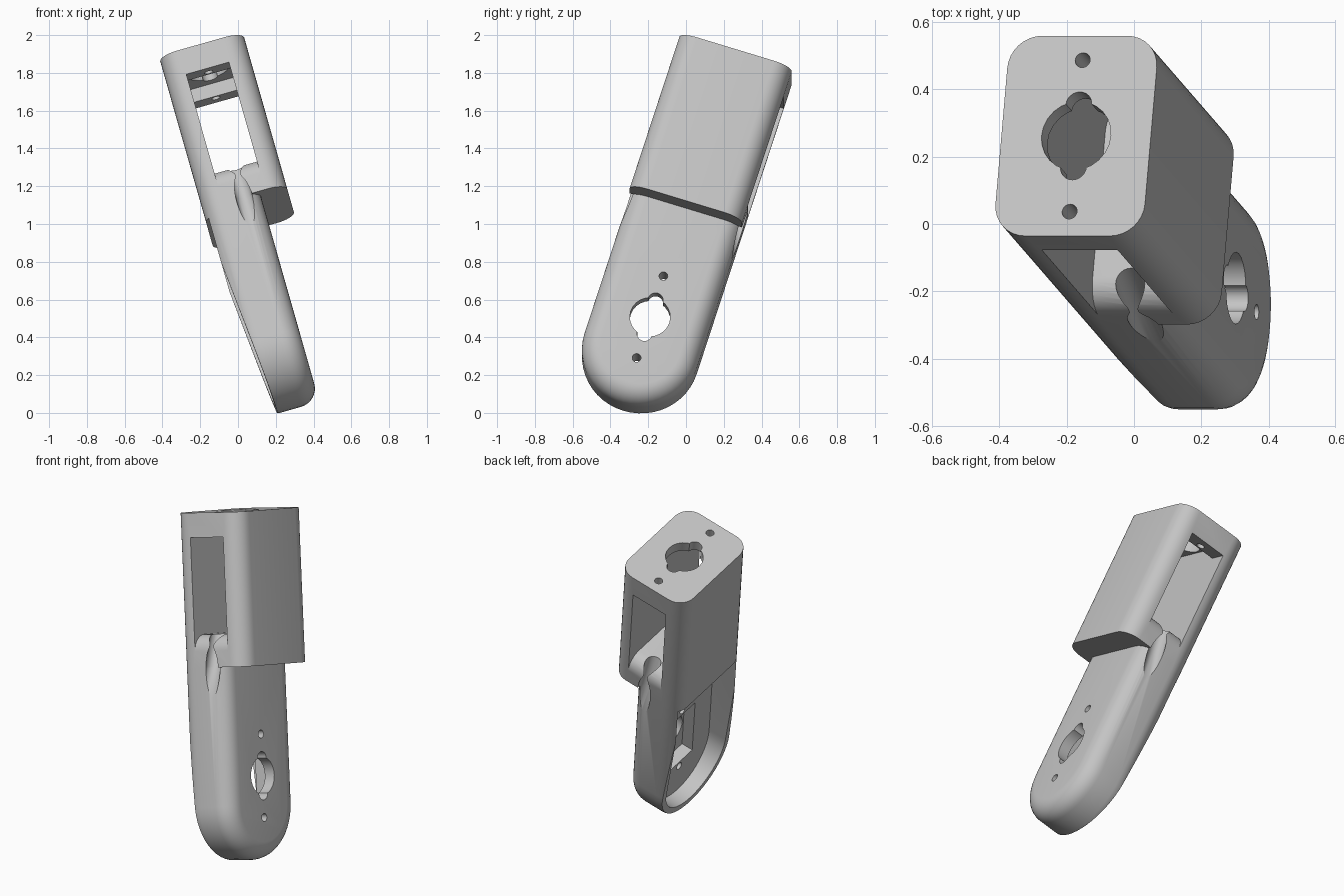
import bpy, bmesh, math
from mathutils import Matrix, Vector

cube = bpy.data.objects.get("Cube")
if cube:
    bpy.data.objects.remove(cube, do_unlink=True)

# Local frame: x = width, y = depth, z = long axis with the top face at zero
HALF_W, HALF_D, R = 0.231, 0.312, 0.1
STEP, ARM_FACE, END = -0.875, 0.086, -1.665
ARM_HOLE = -1.503

grey = bpy.data.materials.new("light_grey_plastic")
grey.use_nodes = True
colour = (0.55, 0.55, 0.55, 1)
grey.diffuse_color = colour
grey.node_tree.nodes["Principled BSDF"].inputs["Base Color"].default_value = colour


def arc(cx, cy, r, start, stop, n):
    angles = [math.radians(start + (stop - start) * i / n) for i in range(n + 1)]
    return [(cx + r * math.cos(t), cy + r * math.sin(t)) for t in angles]


def prism(points, axis, lo, hi):
    """Extrude a profile along one axis."""
    bm = bmesh.new()

    def place(p, h):
        co = list(p)
        co.insert(axis, h)
        return bm.verts.new(co)
    rings = [[place(p, h) for p in points] for h in (lo, hi)]
    n = len(points)
    bm.faces.new(rings[0])
    bm.faces.new(rings[1])
    for i in range(n):
        j = (i + 1) % n
        bm.faces.new((rings[0][i], rings[0][j], rings[1][j], rings[1][i]))
    bmesh.ops.recalc_face_normals(bm, faces=bm.faces)
    return bm


def finish(bm, name):
    mesh = bpy.data.meshes.new(name)
    bm.to_mesh(mesh)
    bm.free()
    obj = bpy.data.objects.new(name, mesh)
    bpy.context.collection.objects.link(obj)
    mesh.materials.append(grey)
    return obj


def cut(obj, bm):
    cutter = finish(bm, "cutter")
    cutter.hide_render = True
    mod = obj.modifiers.new("cut", 'BOOLEAN')
    mod.operation, mod.solver, mod.object = 'DIFFERENCE', 'EXACT', cutter
    bpy.context.view_layer.objects.active = obj
    bpy.ops.object.modifier_apply(modifier=mod.name)
    bpy.data.objects.remove(cutter, do_unlink=True)


def box(x0, x1, y0, y1, z0, z1):
    return prism([(x0, y0), (x1, y0), (x1, y1), (x0, y1)], 2, z0, z1)


def stadium(half, top, n=24):
    """Depth/height profile with a round lower end."""
    return [(half, top), (-half, top)] + arc(0, END, half, 180, 360, n)


def mount_holes(obj, axis, along, lo, hi):
    """Lobed centre hole with a screw hole at either end."""
    for offset, r in ((0, 0.107), (0.097, 0.04), (-0.097, 0.04),
                      (0.236, 0.023), (-0.236, 0.023)):
        centre = (0, along + offset)
        cut(obj, prism(arc(*centre, r, 0, 345, 23), axis, lo, hi))


# Upper housing: rounded block
corners = []
for sx, sy, start in ((1, 1, 0), (-1, 1, 90), (-1, -1, 180), (1, -1, 270)):
    corners += arc(sx * (HALF_W - R), sy * (HALF_D - R), R, start, start + 90, 8)
housing = finish(prism(corners, 2, STEP, 0), "upper_housing")

# Window straight through, with rounded sills
window = [(0.5, -0.14), (-0.5, -0.14), (-0.5, -0.78)]
window += arc(-0.222, -0.78, 0.09, 180, 90, 8)
window += arc(0.222, -0.78, 0.09, 90, 0, 8) + [(0.5, -0.78)]
cut(housing, prism(window, 0, -0.117, 0.117))
cut(housing, box(-0.117, 0.117, -0.2, 0.2, -0.2, -0.067))
mount_holes(housing, 2, 0, -0.2, 0.1)

# Lower arm: round-ended bar with soft long edges
bm = prism(stadium(HALF_D, -0.5), 0, -HALF_W, ARM_FACE)
rims = [e for e in bm.edges
        if abs(e.verts[0].co.x - e.verts[1].co.x) < 1e-5
        and min(v.co.z for v in e.verts) < -0.6]
bmesh.ops.bevel(bm, geom=rims, offset=R, segments=8, profile=0.5, affect='EDGES')
found = bmesh.ops.bisect_plane(bm, geom=bm.verts[:] + bm.edges[:] + bm.faces[:],
                               plane_co=(0, 0, STEP), plane_no=(0, 0, 1), clear_outer=True)
bmesh.ops.holes_fill(bm, edges=[e for e in bm.edges if e.is_boundary])
bmesh.ops.recalc_face_normals(bm, faces=bm.faces)
arm = finish(bm, "lower_arm")

# Sloped back of the arm, its hollow and the mounting recess
cut(arm, prism([(-0.233, -0.95), (-0.133, -2.09), (-0.5, -2.09), (-0.5, -0.95)], 1, -0.6, 0.6))
cut(arm, prism(stadium(0.27, -0.93), 0, -0.5, -0.054))
cut(arm, box(-0.2, 0.019, -0.117, 0.117, ARM_HOLE - 0.2, ARM_HOLE + 0.2))
mount_holes(arm, 0, ARM_HOLE, -0.2, 0.2)

# Cable grooves running out of the window, front and rear
for side in (-1, 1):
    top, low = Vector((0, side * 0.212, -0.6)), Vector((0, side * 0.39, -1.14))
    turn = (low - top).to_track_quat('Z', 'Y').to_matrix().to_4x4()
    for part in (housing, arm):
        groove = bmesh.new()
        bmesh.ops.create_cone(groove, cap_ends=True, segments=24, radius1=0.045,
                              radius2=0.045, depth=(low - top).length,
                              matrix=Matrix.Translation((top + low) / 2) @ turn)
        cut(part, groove)

# Lean the whole link into its resting pose
up = Vector((-0.261, 0.301, 0.917)).normalized()
width = Vector((up.z, 0, -up.x)).normalized()
depth = up.cross(width)
pose = Matrix((width, depth, up)).transposed().to_4x4()
pose.translation = (-0.172, 0.262, 1.863)
for part in (housing, arm):
    part.data.transform(pose)
    bpy.ops.object.select_all(action='DESELECT')
    part.select_set(True)
    bpy.context.view_layer.objects.active = part
    bpy.ops.object.shade_smooth_by_angle(angle=math.radians(30))
